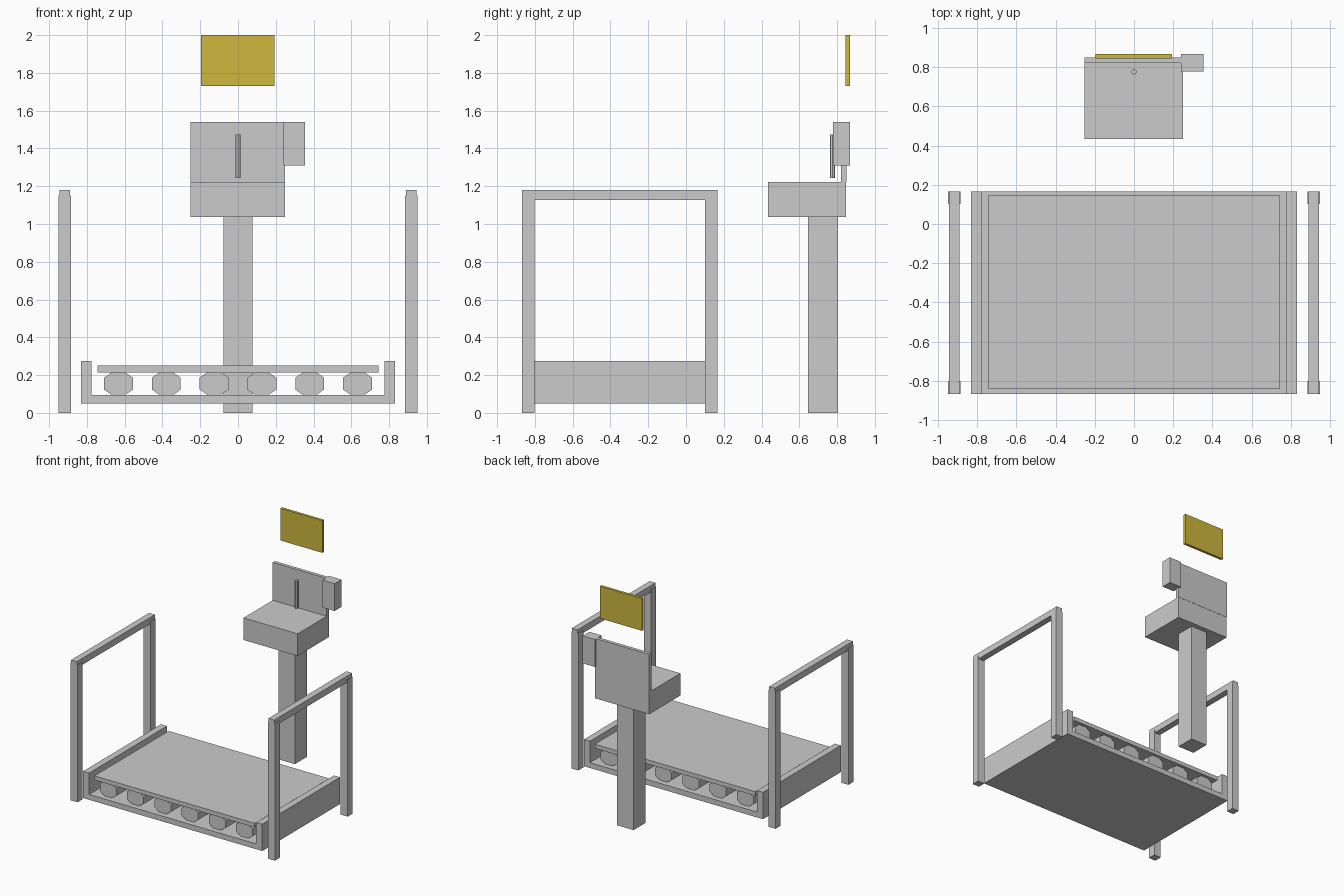
import bpy, bmesh, math
from mathutils import Matrix

if "Cube" in bpy.data.objects:
    bpy.data.objects.remove(bpy.data.objects["Cube"])


def finish(name, bm):
    bmesh.ops.recalc_face_normals(bm, faces=bm.faces)
    mesh = bpy.data.meshes.new(name)
    bm.to_mesh(mesh)
    bm.free()
    obj = bpy.data.objects.new(name, mesh)
    bpy.context.collection.objects.link(obj)
    return obj


def box(name, x, y, z):
    """Box from (min, max) ranges."""
    bm = bmesh.new()
    bmesh.ops.create_cube(bm, size=1)
    for v in bm.verts:
        v.co = [sum(r) / 2 + c * (r[1] - r[0]) for r, c in zip((x, y, z), v.co)]
    return finish(name, bm)


def prism(name, profile, y):
    """Front-view (x, z) profile extruded along y."""
    bm = bmesh.new()
    face = bm.faces.new([bm.verts.new((px, y[0], pz)) for px, pz in profile])
    ext = bmesh.ops.extrude_face_region(bm, geom=[face])
    verts = [g for g in ext["geom"] if isinstance(g, bmesh.types.BMVert)]
    bmesh.ops.translate(bm, verts=verts, vec=(0, y[1] - y[0], 0))
    return finish(name, bm)


FRONT, BACK = -0.867, 0.167

# Channel-shaped platform base
prism("platform_base", [(-0.832, 0.05), (0.832, 0.05), (0.832, 0.275), (0.776, 0.275),
                        (0.776, 0.095), (-0.776, 0.095), (-0.776, 0.275), (-0.832, 0.275)],
      (FRONT, BACK))

# Octagonal rollers carrying the deck
for i in range(6):
    cx, r = -0.633 + i * 0.2532, 0.0765 / math.cos(math.pi / 8)
    ring = [(cx + r * math.cos((k + 0.5) * math.pi / 4),
             min(0.217, max(0.093, 0.155 + r * math.sin((k + 0.5) * math.pi / 4)))) for k in range(8)]
    prism(f"roller_{i + 1}", ring, (-0.82, 0.12))

# Deck plate
box("deck_plate", (-0.745, 0.745), (-0.842, 0.145), (0.215, 0.25))

# Side handrails, each two posts and a top bar
for side, s in (("left", -1), ("right", 1)):
    outer = sorted((s * 0.884, s * 0.949))
    inner = sorted((s * 0.890, s * 0.944))
    box(side + "_front_post", outer, (FRONT, FRONT + 0.066), (0, 1.15))
    box(side + "_back_post", outer, (BACK - 0.066, BACK), (0, 1.15))
    box(side + "_top_bar", inner, (FRONT, BACK), (1.126, 1.18))

# Pedestal, console and back panel
box("column", (-0.077, 0.077), (0.645, 0.806), (0, 1.04))
box("console", (-0.252, 0.25), (0.434, 0.848), (1.036, 1.222))
box("back_panel", (-0.252, 0.25), (0.82, 0.85), (1.222, 1.54))
box("side_unit", (0.24, 0.354), (0.777, 0.867), (1.31, 1.54))

# Upright rod in front of the panel
bm = bmesh.new()
bmesh.ops.create_cone(bm, cap_ends=True, segments=8, radius1=0.014, radius2=0.014, depth=0.23,
                      matrix=Matrix.Translation((0, 0.776, 1.358)))
finish("rod", bm)

# Yellow sign plate above the console
sign = box("sign_plate", (-0.197, 0.193), (0.844, 0.867), (1.73, 2.0))
mat = bpy.data.materials.new("yellow")
mat.diffuse_color = (0.62, 0.48, 0.05, 1)
mat.use_nodes = True
mat.node_tree.nodes["Principled BSDF"].inputs["Base Color"].default_value = mat.diffuse_color
sign.data.materials.append(mat)
